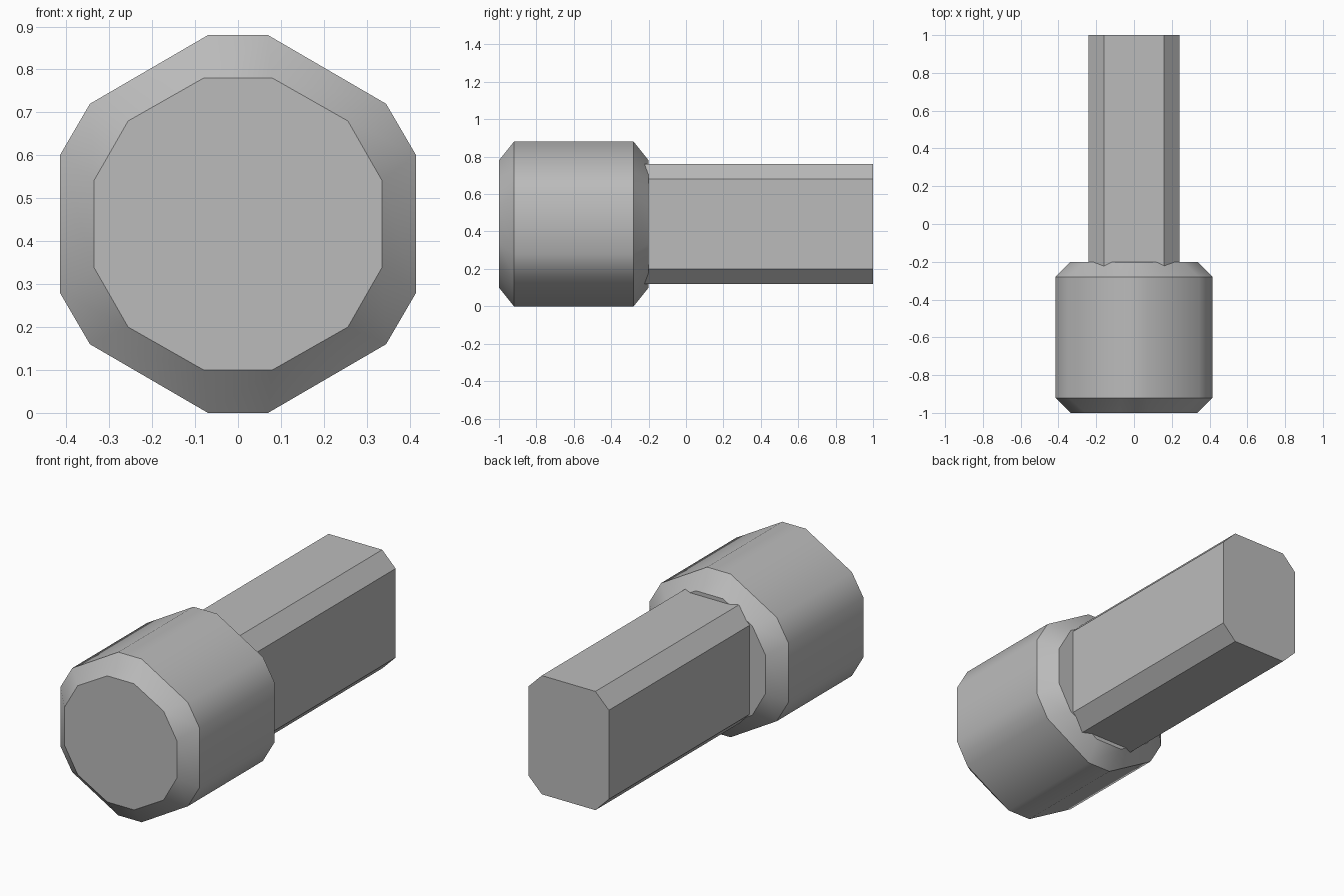
import bpy
import bmesh
from math import radians

if "Cube" in bpy.data.objects:
    bpy.data.objects.remove(bpy.data.objects["Cube"], do_unlink=True)

AXIS_Z = 0.44

grey = bpy.data.materials.new("plain grey")
grey.use_nodes = True
colour = (0.5, 0.5, 0.5, 1)
grey.diffuse_color = colour
grey.node_tree.nodes["Principled BSDF"].inputs["Base Color"].default_value = colour


def outline(quarter):
    """Mirror a quarter profile (top to side) into a closed loop."""
    right = quarter + [(x, -z) for x, z in reversed(quarter)]
    return right + [(-x, z) for x, z in reversed(right)]


def loft(name, sections):
    """Skin a run of (y, quarter profile) sections and cap both ends."""
    bm = bmesh.new()
    rings = [[bm.verts.new((x, y, z + AXIS_Z)) for x, z in outline(q)]
             for y, q in sections]
    for a, b in zip(rings, rings[1:]):
        for i in range(len(a)):
            j = (i + 1) % len(a)
            bm.faces.new((a[i], a[j], b[j], b[i]))
    bm.faces.new(rings[0])
    bm.faces.new(rings[-1])
    bmesh.ops.recalc_face_normals(bm, faces=bm.faces)
    mesh = bpy.data.meshes.new(name)
    bm.to_mesh(mesh)
    bm.free()
    mesh.materials.append(grey)
    obj = bpy.data.objects.new(name, mesh)
    bpy.context.collection.objects.link(obj)
    return obj


# Twelve-sided head with chamfered ends
wide = [(0.07, 0.44), (0.345, 0.28), (0.415, 0.16)]
narrow = [(0.08, 0.34), (0.256, 0.24), (0.335, 0.102)]
head = loft("head", [(-1, narrow), (-0.92, wide), (-0.28, wide), (-0.2, narrow)])
bpy.ops.object.select_all(action="DESELECT")
head.select_set(True)
bpy.context.view_layer.objects.active = head
bpy.ops.object.shade_smooth_by_angle(angle=radians(35))

# Flat-sided shaft with cut corners, seated into the head
bar = [(0.16, 0.32), (0.24, 0.24)]
loft("shaft", [(-0.28, bar), (1, bar)])
